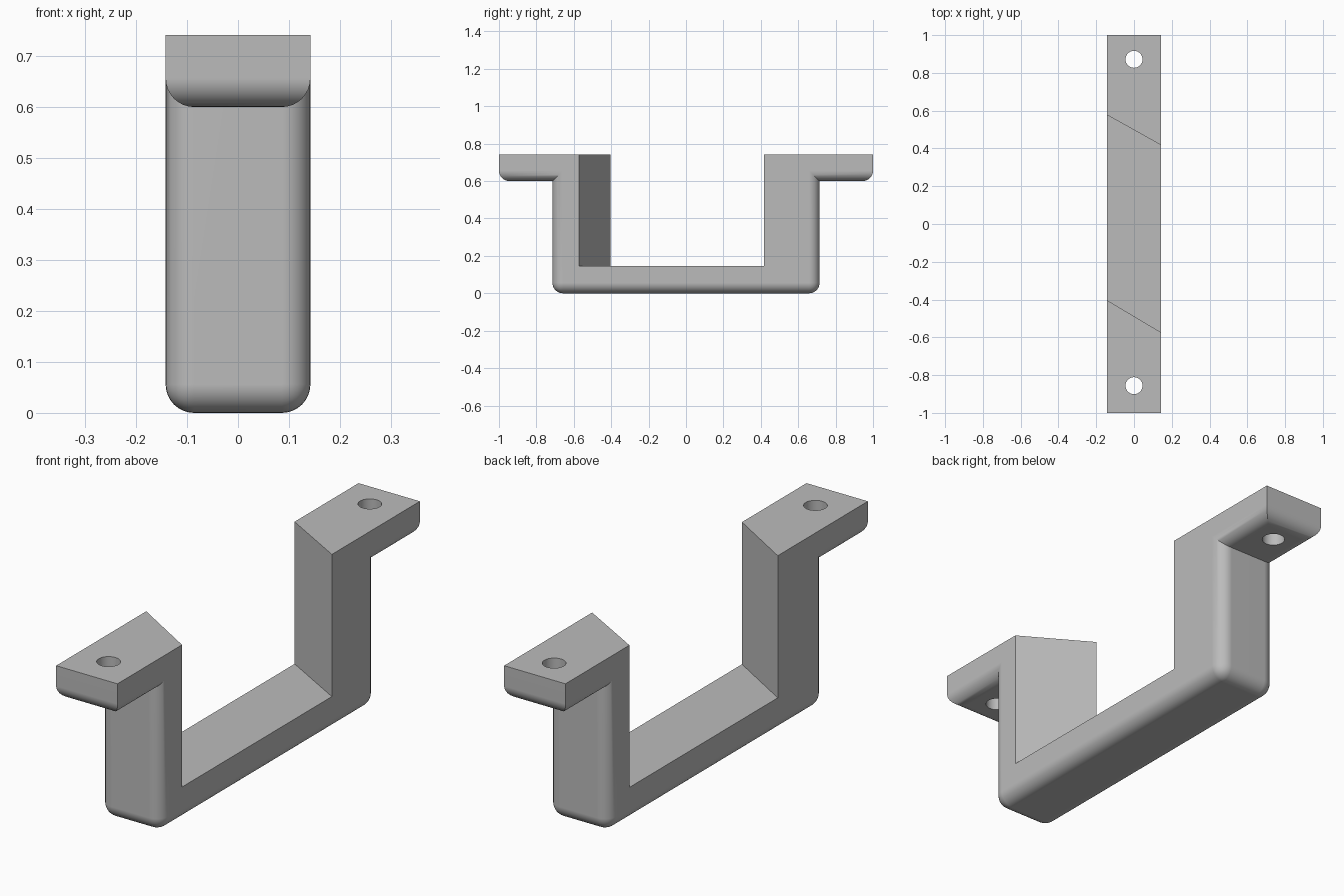
import bpy, bmesh

if "Cube" in bpy.data.objects:
    bpy.data.objects.remove(bpy.data.objects["Cube"], do_unlink=True)

HALF, TOP, FLANGE, FLOOR, ROUND = 0.142, 0.741, 0.60, 0.146, 0.056
OUTER = 0.714

grey = bpy.data.materials.new("plain grey")
grey.use_nodes = True
colour = (0.5, 0.5, 0.5, 1)
grey.diffuse_color = colour
grey.node_tree.nodes["Principled BSDF"].inputs["Base Color"].default_value = colour


def profile(front, back):
    """Side outline; front and back are where the inner walls stand."""
    return [(-1, TOP), (-1, FLANGE), (-OUTER, FLANGE), (-OUTER, 0),
            (OUTER, 0), (OUTER, FLANGE), (1, FLANGE), (1, TOP),
            (back, TOP), (back, FLOOR), (front, FLOOR), (front, TOP)]


# Bracket body: two outlines joined, so the inner walls run at a slant
bm = bmesh.new()
right = [bm.verts.new((-HALF, y, z)) for y, z in profile(-0.404, 0.577)]
left = [bm.verts.new((HALF, y, z)) for y, z in profile(-0.573, 0.418)]
bm.faces.new(right)
bm.faces.new(left)
count = len(right)
for i in range(count):
    j = (i + 1) % count
    bm.faces.new((right[i], right[j], left[j], left[i]))
bmesh.ops.recalc_face_normals(bm, faces=bm.faces)

# Round the underside path and its outward corners, not the inside bends
rounded = [bm.edges.get((side[i], side[i + 1]))
           for side in (right, left) for i in range(1, 6)]
rounded += [bm.edges.get((right[i], left[i])) for i in (1, 3, 4, 6)]
bmesh.ops.bevel(bm, geom=rounded, offset=ROUND, offset_type='OFFSET',
                segments=8, profile=0.5, affect='EDGES', clamp_overlap=False)
bmesh.ops.recalc_face_normals(bm, faces=bm.faces)
mesh = bpy.data.meshes.new("bracket")
bm.to_mesh(mesh)
bm.free()
bracket = bpy.data.objects.new("bracket", mesh)
mesh.materials.append(grey)
bpy.context.collection.objects.link(bracket)

# Screw holes through the flanges
cutters = []
for name, y in (("front_hole_cutter", -0.856), ("back_hole_cutter", 0.872)):
    bpy.ops.mesh.primitive_cylinder_add(vertices=48, radius=0.045, depth=0.5,
                                        location=(0, y, 0.67))
    cutter = bpy.context.object
    cutter.name = name
    cutter.hide_render = True
    cutter.data.materials.append(grey)
    cutters.append(cutter)
    hole = bracket.modifiers.new("hole", 'BOOLEAN')
    hole.operation = 'DIFFERENCE'
    hole.solver = 'EXACT'
    hole.object = cutter

bpy.ops.object.select_all(action='DESELECT')
bracket.select_set(True)
bpy.context.view_layer.objects.active = bracket
for modifier in list(bracket.modifiers):
    bpy.ops.object.modifier_apply(modifier=modifier.name)
for cutter in cutters:
    bpy.data.objects.remove(cutter, do_unlink=True)

# Smooth rounds with clean flat faces
bpy.ops.object.shade_smooth_by_angle(angle=0.6)
flat = bracket.modifiers.new("flat faces", 'WEIGHTED_NORMAL')
flat.keep_sharp = True
